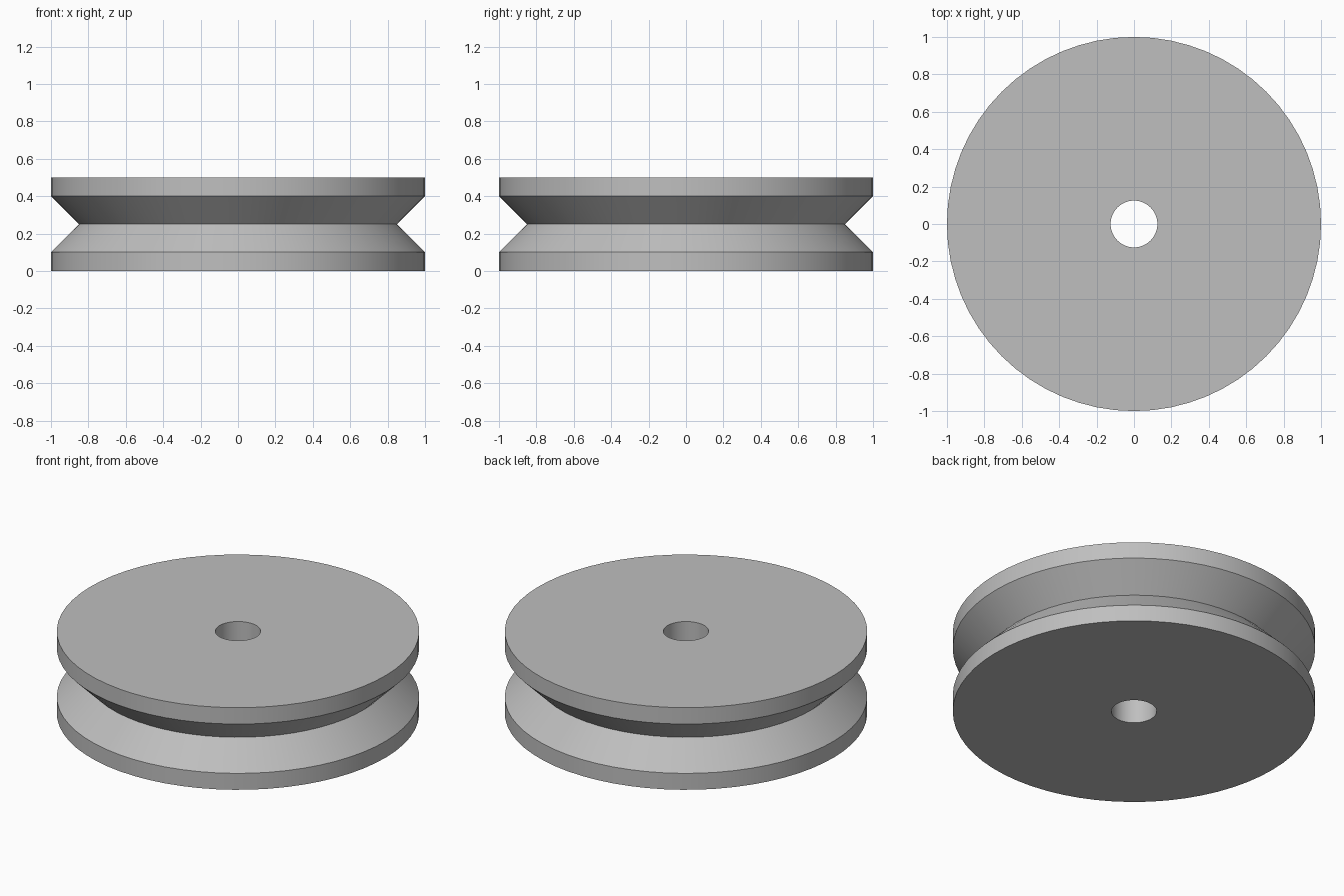
import bpy, bmesh, math

cube = bpy.data.objects.get("Cube")
if cube:
    bpy.data.objects.remove(cube, do_unlink=True)

SEGMENTS = 64

# Plain grey metal
grey = bpy.data.materials.new("grey_metal")
grey.use_nodes = True
colour = (0.52, 0.52, 0.52, 1)
grey.diffuse_color = colour
grey.node_tree.nodes["Principled BSDF"].inputs["Base Color"].default_value = colour

# Closed cross-section (radius, height): bore, rims and V groove
profile = [(0.125, 0), (1, 0), (1, 0.1), (0.85, 0.25),
           (1, 0.4), (1, 0.5), (0.125, 0.5)]

# Revolve the cross-section around the z axis
bm = bmesh.new()
rings = []
for i in range(SEGMENTS):
    a = 2 * math.pi * i / SEGMENTS
    rings.append([bm.verts.new((r * math.cos(a), r * math.sin(a), z))
                  for r, z in profile])
for i, ring in enumerate(rings):
    following = rings[(i + 1) % SEGMENTS]
    for j in range(len(profile)):
        k = (j + 1) % len(profile)
        bm.faces.new((ring[j], following[j], following[k], ring[k]))
bmesh.ops.recalc_face_normals(bm, faces=bm.faces)

mesh = bpy.data.meshes.new("pulley_wheel")
bm.to_mesh(mesh)
bm.free()
mesh.materials.append(grey)
wheel = bpy.data.objects.new("pulley_wheel", mesh)
bpy.context.collection.objects.link(wheel)

# Smooth round walls, crisp rims
bpy.ops.object.select_all(action='DESELECT')
wheel.select_set(True)
bpy.context.view_layer.objects.active = wheel
bpy.ops.object.shade_smooth_by_angle(angle=math.radians(30))
